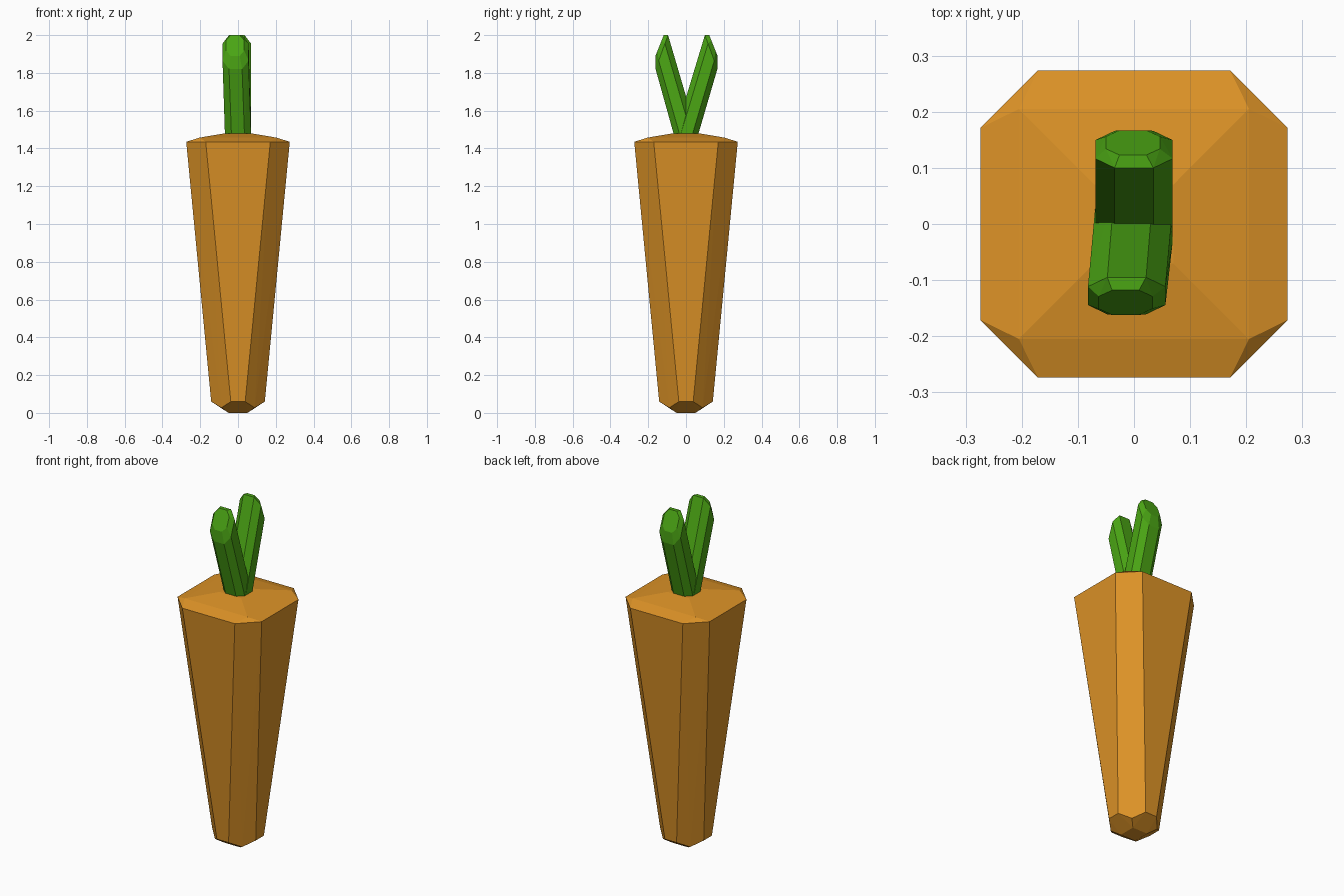
import bpy, bmesh

if "Cube" in bpy.data.objects:
    bpy.data.objects.remove(bpy.data.objects["Cube"])


def material(name, rgb):
    m = bpy.data.materials.new(name)
    m.diffuse_color = (*rgb, 1)
    m.use_nodes = True
    m.node_tree.nodes["Principled BSDF"].inputs["Base Color"].default_value = m.diffuse_color
    return m


ORANGE = material("carrot orange", (0.72, 0.29, 0.02))
GREEN = material("leaf green", (0.07, 0.38, 0.007))


def faceted(name, points, mat):
    """Flat-faced convex solid through a few cross-section rings."""
    bm = bmesh.new()
    for p in points:
        bm.verts.new(p)
    bmesh.ops.convex_hull(bm, input=bm.verts[:])
    bmesh.ops.dissolve_limit(bm, angle_limit=0.02, verts=bm.verts[:], edges=bm.edges[:])
    bmesh.ops.recalc_face_normals(bm, faces=bm.faces[:])
    me = bpy.data.meshes.new(name)
    bm.to_mesh(me)
    bm.free()
    me.materials.append(mat)
    ob = bpy.data.objects.new(name, me)
    bpy.context.collection.objects.link(ob)
    return ob


def square(r, z):
    return [(sx * r, sy * r, z) for sx in (-1, 1) for sy in (-1, 1)]


def chamfered_square(r, flat, z):
    return [(sx * a, sy * b, z) for a, b in ((r, flat), (flat, r))
            for sx in (-1, 1) for sy in (-1, 1)]


def leaf_ring(cx, cy, cz, hx, hy, hz):
    """Octagon around a centre; the depth axis (hy, hz) may be tilted."""
    return [(cx + sx * a * hx, cy + sy * b * hy, cz + sy * b * hz)
            for a, b in ((1, 0.5), (0.5, 1)) for sx in (-1, 1) for sy in (-1, 1)]


# Root: tapered square with chamfered corners, bevelled tip and shallow crown
faceted("carrot_root",
        square(0.05, 0) + square(0.088, 0.027)
        + chamfered_square(0.142, 0.038, 0.06)
        + chamfered_square(0.274, 0.171, 1.435)
        + square(0.205, 1.457) + square(0.07, 1.48), ORANGE)

# Two leaves leaning apart, with slanted bevelled ends
for name, side, dx, dy in (("back_leaf", 1, 0, 0), ("front_leaf", -1, -0.013, 0.005)):
    faceted(name,
            leaf_ring(0, 0, 1.465, 0.069, side * 0.062, 0)
            + leaf_ring(dx, side * 0.133 + dy, 1.91, 0.069, side * 0.033, -0.09)
            + leaf_ring(dx - 0.002, side * 0.145 + dy, 1.945, 0.048, side * 0.022, -0.055),
            GREEN)
